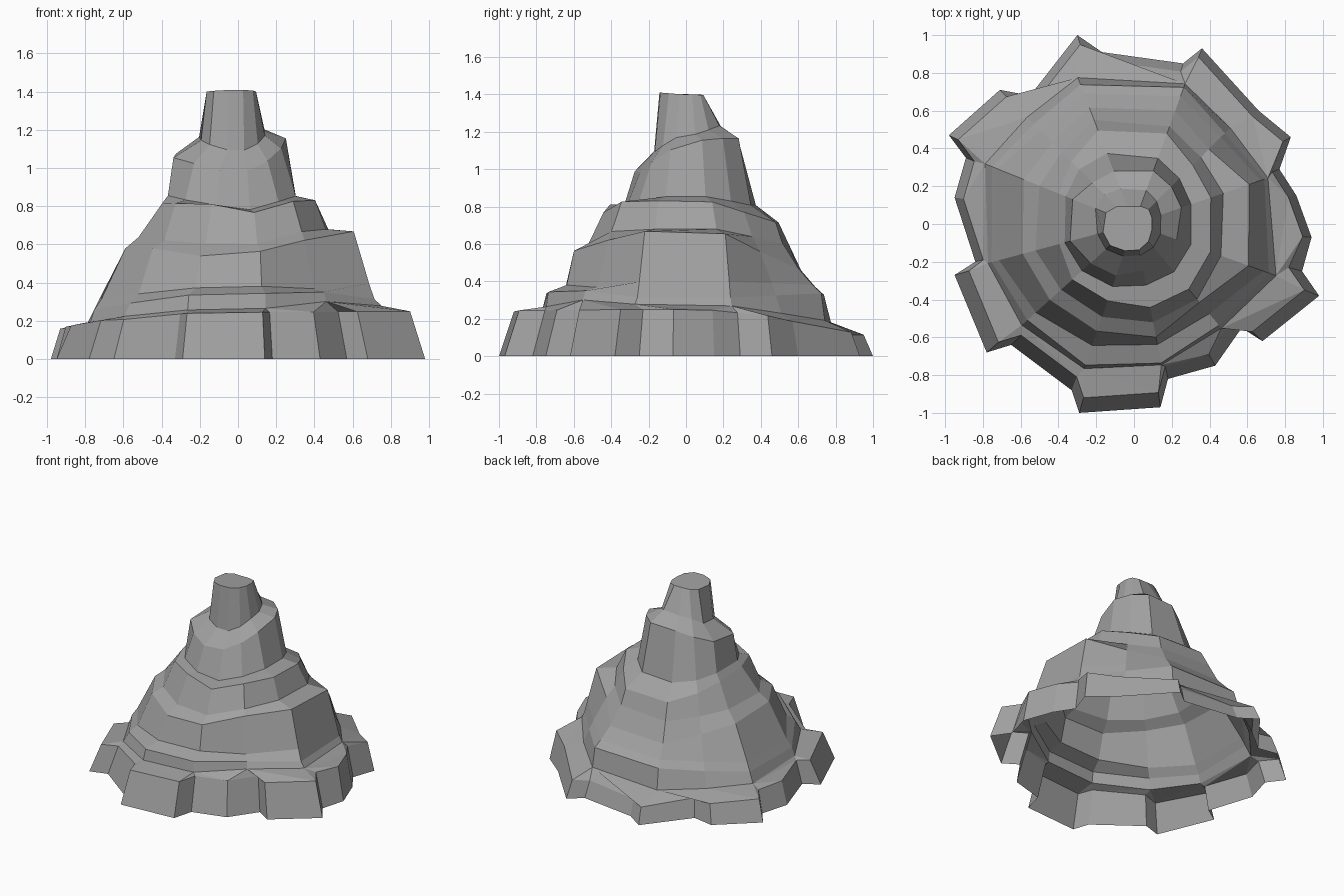
import bpy, bmesh, math
from math import pi, tau

if "Cube" in bpy.data.objects:
    bpy.data.objects.remove(bpy.data.objects["Cube"])

bm = bmesh.new()

# Directions of the cliff corners, anticlockwise from +x
CORNERS = [19, 45, 70, 111, 135, 158, 195, 222, 251, 281, 310, 340]


def compass_z(z4, a):
    """Height at angle a, eased between east, north, west and south values."""
    q = (a % tau) / (pi / 2)
    i = int(q) % 4
    t = (1 - math.cos((q - int(q)) * pi)) / 2
    return z4[i] * (1 - t) + z4[(i + 1) % 4] * t


def ring(radii, z4, lift={}):
    """A jagged contour through the cliff corners; lift shifts single corners."""
    verts = []
    for i, (deg, r) in enumerate(zip(CORNERS, radii)):
        a = math.radians(deg)
        z = compass_z(z4, a) + lift.get(i, 0)
        verts.append(bm.verts.new((r * math.cos(a), r * math.sin(a), z)))
    return verts


def angle(v):
    return math.atan2(v.co.y, v.co.x) % tau


def skin(low, high):
    """Faces between two contours, quads where counts match."""
    n, m = len(low), len(high)
    if n == m:
        for i in range(n):
            j = (i + 1) % n
            bm.faces.new((low[i], low[j], high[j], high[i]))
        return
    low, high = sorted(low, key=angle), sorted(high, key=angle)
    i = j = 0
    while i < n or j < m:
        a = angle(low[(i + 1) % n]) + tau * ((i + 1) // n)
        b = angle(high[(j + 1) % m]) + tau * ((j + 1) // m)
        p, q = low[i % n], high[j % m]
        if j >= m or (i < n and a <= b):
            bm.faces.new((p, low[(i + 1) % n], q))
            i += 1
        else:
            bm.faces.new((p, high[(j + 1) % m], q))
            j += 1


# Ground outline with its projecting blocks
outline = [(.94, -.07), (.86, .15), (.77, .29), (.83, .46), (.66, .6),
           (.36, .93), (.26, .85), (-.17, .91), (-.3, 1), (-.55, .68),
           (-.71, .71), (-.98, .47), (-.89, .35), (-.95, .14), (-.84, -.2),
           (-.95, -.27), (-.78, -.68), (-.65, -.64), (-.33, -.88),
           (-.29, -1), (.14, -.97), (.18, -.82), (.43, -.75), (.57, -.55),
           (.68, -.62), (.98, -.38), (.89, -.25)]
base = [bm.verts.new((x, y, 0)) for x, y in outline]

# Top edge of the base cliff, lower at the back
rim = []
for x, y in outline:
    s = .92 if y < -.2 else .95
    rim.append(bm.verts.new((x * s, y * s,
               compass_z((.25, .11, .17, .245), math.atan2(y, x)))))
skin(base, rim)

# Foot ledge and low step
foot = ring([.75, .72, .79, .83, .80, .85, .80, .80, .81, .76, .72, .80],
            (.28, .18, .19, .265), {10: .03})
step = ring([.73, .68, .77, .79, .75, .81, .78, .76, .79, .75, .70, .76],
            (.31, .34, .25, .345), {10: .02})
# First cliff: stub buttress in front, square shoulder on the right
foot1 = ring([.71, .65, .72, .74, .70, .78, .74, .70, .68, .65, .62, .73],
             (.40, .38, .31, .38), {10: -.02})
top1 = ring([.645, .56, .64, .66, .61, .63, .61, .60, .60, .61, .54, .645],
            (.68, .44, .58, .58), {8: -.04, 9: -.02})
# Second cliff
foot2 = ring([.50, .50, .55, .59, .54, .54, .54, .52, .52, .53, .52, .49],
             (.69, .59, .64, .60), {7: .0, 8: .0, 10: .03})
top2 = ring([.43, .44, .51, .53, .47, .43, .41, .44, .43, .45, .45, .43],
            (.84, .70, .82, .765), {7: .02, 8: .04, 10: .03})
# Third cliff, with a shallow groove in front
foot3 = ring([.32, .34, .37, .40, .41, .39, .38, .37, .35, .33, .33, .32],
             (.86, .80, .86, .80), {9: -.02})
top3 = ring([.265, .28, .30, .30, .31, .35, .35, .31, .29, .25, .24, .24],
            (1.12, 1.17, 1.06, .98), {0: .03, 1: .02})
# Summit pillar, falling back in a small rear step
foot4 = ring([.15, .17, .19, .20, .22, .22, .20, .20, .18, .17, .16, .15],
             (1.18, 1.24, 1.15, 1.09), {4: .02})
summit = ring([.10, .11, .10, .10, .13, .16, .17, .17, .15, .14, .12, .10],
              (1.4, 1.395, 1.4, 1.41))

tiers = [rim, foot, step, foot1, top1, foot2, top2, foot3, top3, foot4, summit]
for low, high in zip(tiers, tiers[1:]):
    skin(low, high)
bm.faces.new(summit)

bmesh.ops.recalc_face_normals(bm, faces=bm.faces)
mesh = bpy.data.meshes.new("rocky_peak")
bm.to_mesh(mesh)
bm.free()
stone = bpy.data.materials.new("stone")
stone.diffuse_color = (.36, .36, .36, 1)
stone.use_nodes = True
stone.node_tree.nodes["Principled BSDF"].inputs["Base Color"].default_value = stone.diffuse_color
mesh.materials.append(stone)
bpy.context.collection.objects.link(bpy.data.objects.new("rocky_peak", mesh))
